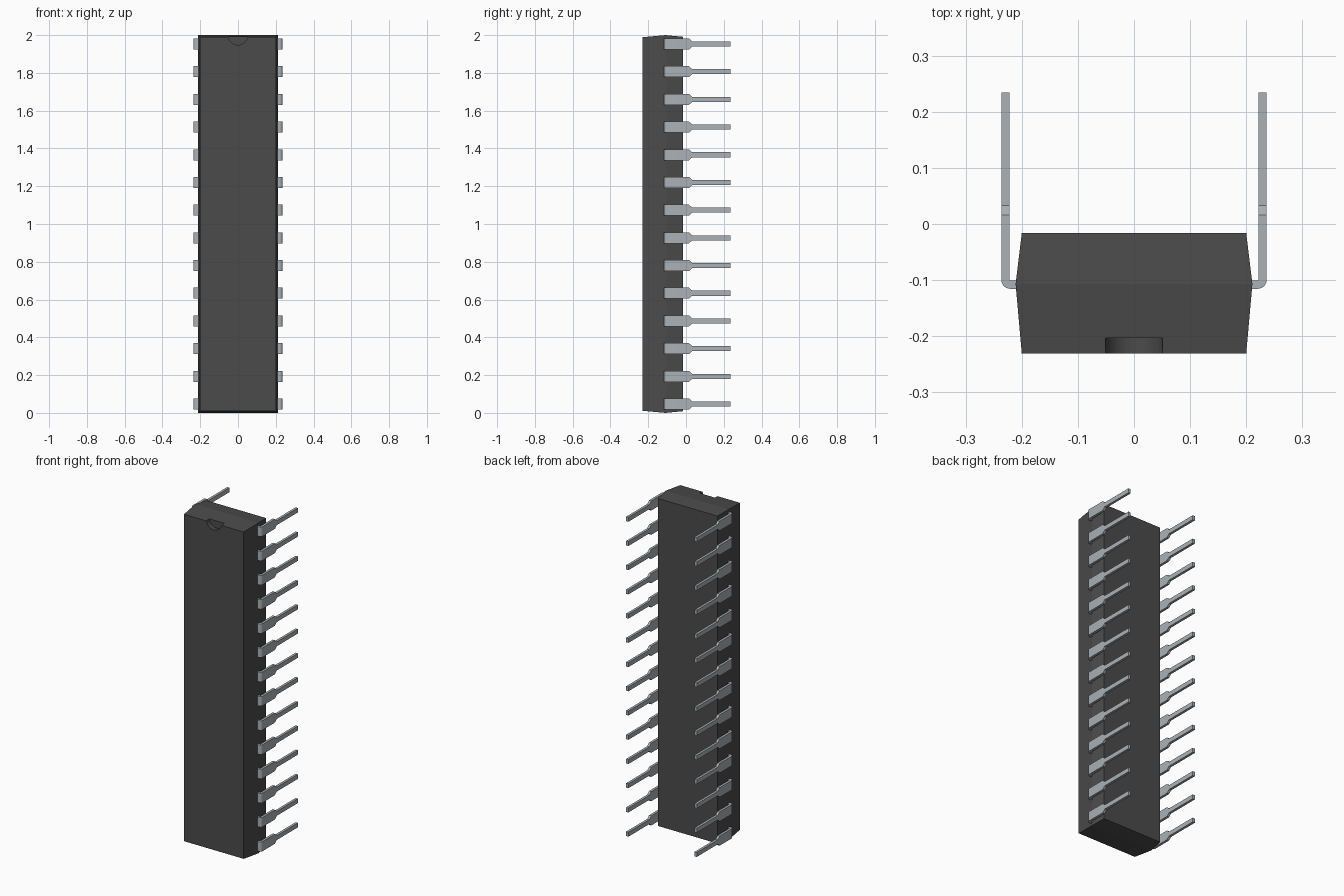
import bpy, bmesh, math
from mathutils import Matrix

if "Cube" in bpy.data.objects:
    bpy.data.objects.remove(bpy.data.objects["Cube"])


def material(name, rgb, rough):
    m = bpy.data.materials.new(name)
    m.use_nodes = True
    m.diffuse_color = (*rgb, 1)
    bsdf = m.node_tree.nodes["Principled BSDF"]
    bsdf.inputs["Base Color"].default_value = (*rgb, 1)
    bsdf.inputs["Roughness"].default_value = rough
    return m


def add_object(name, bm, mat):
    bmesh.ops.recalc_face_normals(bm, faces=bm.faces)
    mesh = bpy.data.meshes.new(name)
    bm.to_mesh(mesh)
    bm.free()
    ob = bpy.data.objects.new(name, mesh)
    bpy.context.collection.objects.link(ob)
    mesh.materials.append(mat)
    return ob


def loft(bm, sections):
    """Skin a row of four-point sections and cap both ends."""
    rings = [[bm.verts.new(p) for p in s] for s in sections]
    for a, b in zip(rings, rings[1:]):
        for i in range(4):
            j = (i + 1) % 4
            bm.faces.new((a[i], a[j], b[j], b[i]))
    bm.faces.new(rings[0][::-1])
    bm.faces.new(rings[-1])


plastic = material("dark grey plastic", (0.07, 0.07, 0.07), 0.6)
metal = material("tinned metal", (0.40, 0.44, 0.465), 0.4)

# Package body: widest at the mould parting line, drafted to front and back
bm = bmesh.new()
loft(bm, [[(sx * hx, y, 1 + sz * hz) for sx, sz in ((-1, -1), (1, -1), (1, 1), (-1, 1))]
          for y, hx, hz in ((-0.231, 0.2, 0.989), (-0.107, 0.211, 1.0), (-0.016, 0.2, 0.991))])
body = add_object("package_body", bm, plastic)

# Half-round orientation notch in the top of the front face
bm = bmesh.new()
bmesh.ops.create_cone(bm, cap_ends=True, segments=48, radius1=0.052, radius2=0.052, depth=0.1,
                      matrix=Matrix.Translation((0, -0.253, 2.0)) @ Matrix.Rotation(math.pi / 2, 4, 'X'))
cutter = add_object("notch_cutter", bm, plastic)
cutter.hide_render = True
cut = body.modifiers.new("notch", 'BOOLEAN')
cut.operation = 'DIFFERENCE'
cut.solver = 'EXACT'
cut.object = cutter
bpy.context.view_layer.objects.active = body
bpy.ops.object.modifier_apply(modifier=cut.name)
bpy.data.objects.remove(cutter)

# Lead stations: outer x, y, inner x, y, half width
WIDE, THIN = 0.029, 0.0135
OUT, INN, FRONT, INNER_FRONT = 0.2365, 0.2215, -0.1155, -0.1005
R, r = 0.016, 0.001
cx, cy = OUT - R, FRONT + R
stations = [(0.2, FRONT, 0.2, INNER_FRONT, WIDE)]
for i in range(7):
    a = math.radians(-90 + 15 * i)
    c, s = math.cos(a), math.sin(a)
    stations.append((cx + R * c, cy + R * s, cx + r * c, cy + r * s, WIDE))
for y, w in ((0.016, WIDE), (0.033, THIN), (0.2345, THIN)):
    stations.append((OUT, y, INN, y, w))

# Two mirrored rows of fourteen leads
PINS, PITCH = 14, 0.1466
for side, label in ((1, "left"), (-1, "right")):
    bm = bmesh.new()
    for n in range(PINS):
        z = 1 + (n - (PINS - 1) / 2) * PITCH
        loft(bm, [[(side * ox, oy, z - w), (side * ox, oy, z + w),
                   (side * ix, iy, z + w), (side * ix, iy, z - w)]
                  for ox, oy, ix, iy, w in stations])
    add_object(label + "_lead_row", bm, metal)

# Smooth the notch wall and lead bends, keeping real edges sharp
bpy.ops.object.select_all(action='DESELECT')
for name in ("package_body", "left_lead_row", "right_lead_row"):
    bpy.data.objects[name].select_set(True)
bpy.context.view_layer.objects.active = body
bpy.ops.object.shade_smooth_by_angle(angle=math.radians(20))
for poly in body.data.polygons:
    if poly.area > 0.03:
        poly.use_smooth = False
